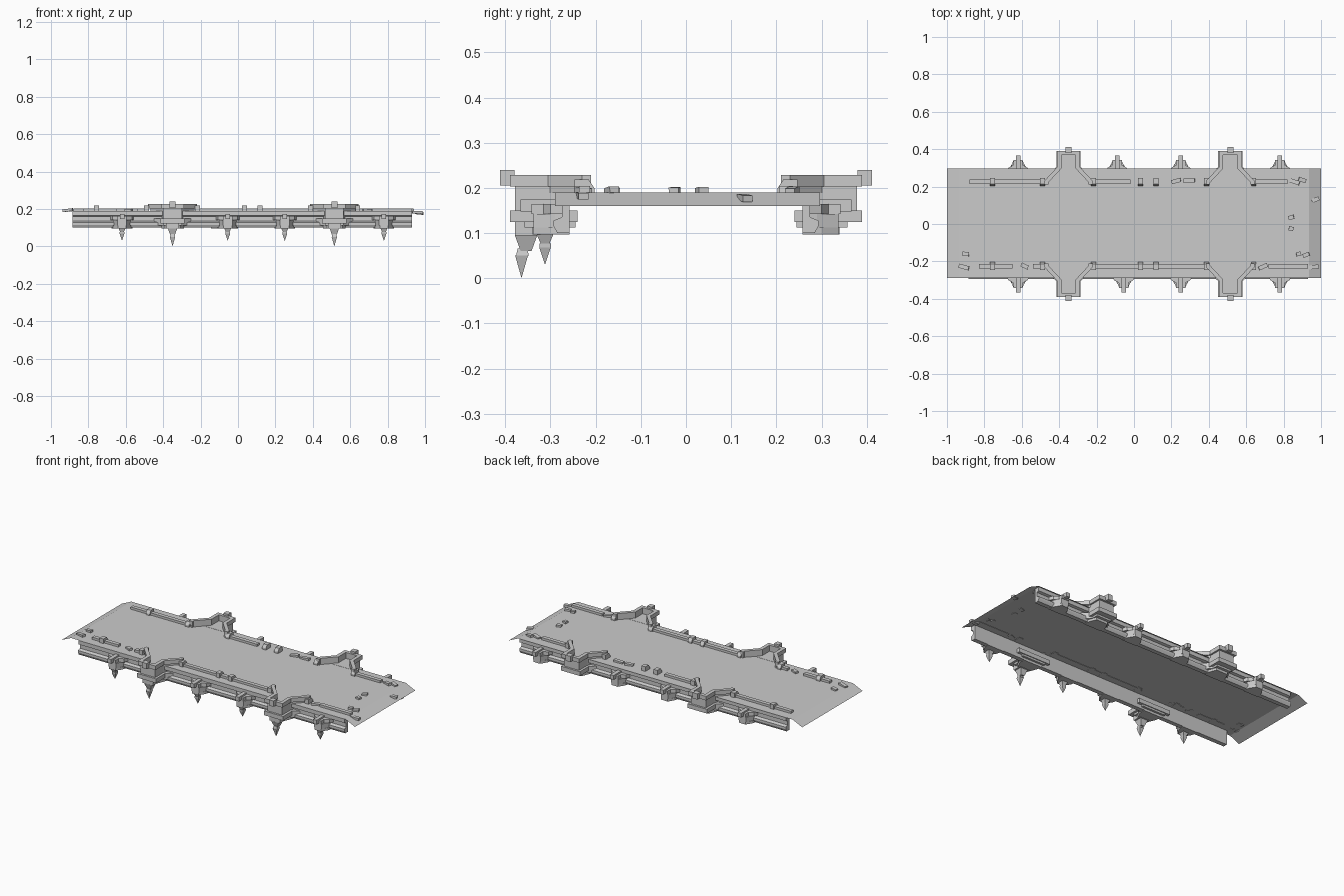
import bpy, bmesh, math, random
from mathutils import Matrix, Vector

cube = bpy.data.objects.get("Cube")
if cube:
    bpy.data.objects.remove(cube, do_unlink=True)

stone = bpy.data.materials.new("pale_stone")
stone.use_nodes = True
COLOUR = (0.6, 0.6, 0.6, 1)
stone.diffuse_color = COLOUR
stone.node_tree.nodes["Principled BSDF"].inputs["Base Color"].default_value = COLOUR


def finish(name, bm):
    bmesh.ops.recalc_face_normals(bm, faces=bm.faces)
    mesh = bpy.data.meshes.new(name)
    bm.to_mesh(mesh)
    bm.free()
    mesh.materials.append(stone)
    obj = bpy.data.objects.new(name, mesh)
    bpy.context.collection.objects.link(obj)
    return obj


def prism(bm, points, offset):
    """Extrude a closed outline by an offset vector."""
    face = bm.faces.new([bm.verts.new(p) for p in points])
    new = bmesh.ops.extrude_face_region(bm, geom=[face], use_keep_orig=True)["geom"]
    bmesh.ops.translate(bm, vec=offset, verts=[v for v in new if isinstance(v, bmesh.types.BMVert)])


def plan(bm, half, cx, side, z0, z1):
    """Extrude a plan outline given as its +x half, mirrored about cx."""
    outline = half + [(-x, y) for x, y in reversed(half)]
    prism(bm, [(cx + x, side * y, z0) for x, y in outline], (0, 0, z1 - z0))


def box(bm, x0, x1, y0, y1, z0, z1):
    prism(bm, [(x0, y0, z0), (x1, y0, z0), (x1, y1, z0), (x0, y1, z0)], (0, 0, z1 - z0))


def cone(bm, x, y, z0, r0, z1, r1):
    mat = Matrix.Translation((x, y, (z0 + z1) / 2)) @ Matrix.Rotation(math.pi / 4, 4, "Z")
    bmesh.ops.create_cone(bm, cap_ends=True, segments=4, radius1=r0, radius2=r1,
                          depth=z1 - z0, matrix=mat)


BAYS = (-0.35, 0.515)

# Deck: a thin sheet with a sloping lip at each end
bm = bmesh.new()
rows = [[bm.verts.new((x, y, z)) for y in (-0.29, 0.297)]
        for x, z in ((-1, 0.16), (-0.935, 0.19), (0.935, 0.19), (1, 0.16))]
for a, b in zip(rows, rows[1:]):
    bm.faces.new((a[0], b[0], b[1], a[1]))
finish("deck", bm)

for side, label in ((-1, "front"), (1, "back")):
    # Side beam with a recessed web and a stepped lower flange
    bm = bmesh.new()
    profile = [(0.258, 0.189), (0.29, 0.189), (0.29, 0.165), (0.275, 0.16), (0.275, 0.135),
               (0.293, 0.128), (0.293, 0.115), (0.285, 0.1), (0.258, 0.1)]
    prism(bm, [(-0.885, side * y, z) for y, z in profile], (1.815, 0, 0))
    finish(label + "_beam", bm)

    # Low kerb rails, broken in places
    bm = bmesh.new()
    spans = [(-0.88, -0.48), (-0.22, -0.02), (0.38, 0.4), (0.63, 0.82)]
    if side < 0:
        spans = [(-0.83, -0.65), (-0.54, -0.48), (-0.22, 0.4), (0.72, 0.93)]
    for x0, x1 in spans:
        box(bm, x0, x1, side * 0.213, side * 0.237, 0.188, 0.204)
    finish(label + "_kerb_rail", bm)

    # Short posts on the rail
    bm = bmesh.new()
    for x in (-0.757, -0.49, -0.217, 0.035, 0.117, 0.387, 0.64):
        prism(bm, [(x - 0.013, side * y, z) for y, z in
                   ((0.203, 0.188), (0.203, 0.2), (0.215, 0.218), (0.247, 0.218), (0.247, 0.188))],
              (0.026, 0, 0))
    finish(label + "_rail_posts", bm)

    for number, cx in enumerate(BAYS, 1):
        tag = f"{label}_bay_{number}"
        outer = [(0.13, 0.21), (0.13, 0.23), (0.06, 0.305), (0.06, 0.39)]
        inner = [(0.108, 0.21), (0.108, 0.222), (0.038, 0.297), (0.038, 0.368)]
        wall = [(0.118, 0.21), (0.118, 0.226), (0.05, 0.301), (0.05, 0.378)]

        # Parapet: coping over a thinner wall, both open to the deck
        bm = bmesh.new()
        for edge, z0, z1 in ((outer, 0.203, 0.228), (wall, 0.189, 0.203)):
            loop = (edge + [(-x, y) for x, y in reversed(edge)]
                    + [(-x, y) for x, y in inner] + inner[::-1])
            prism(bm, [(cx + x, side * y, z0) for x, y in loop], (0, 0, z1 - z0))
        finish(tag + "_parapet", bm)

        # Projecting floor, ledge and stepped corbel
        bm = bmesh.new()
        plan(bm, [(0.06, 0.265), (0.05, 0.301), (0.05, 0.378)], cx, side, 0.148, 0.191)
        plan(bm, [(0.11, 0.24), (0.11, 0.265), (0.065, 0.305), (0.065, 0.39)], cx, side, 0.124, 0.15)
        plan(bm, [(0.08, 0.245), (0.08, 0.29), (0.05, 0.32), (0.05, 0.357)], cx, side, 0.112, 0.124)
        plan(bm, [(0.06, 0.258), (0.06, 0.29), (0.04, 0.34)], cx, side, 0.097, 0.112)
        finish(tag + "_corbel", bm)

        # Keystone block at the head of the bay
        bm = bmesh.new()
        box(bm, cx - 0.016, cx + 0.016, side * 0.38, side * 0.412, 0.205, 0.24)
        finish(tag + "_keystone", bm)

        # Hanging pendant, front only
        if side < 0:
            bm = bmesh.new()
            box(bm, cx - 0.035, cx + 0.035, -0.378, -0.325, 0.095, 0.13)
            cone(bm, cx, -0.354, 0.06, 0.017, 0.095, 0.035)
            cone(bm, cx, -0.362, 0.05, 0.02, 0.066, 0.015)
            cone(bm, cx, -0.364, 0.0, 0.0, 0.05, 0.02)
            finish(tag + "_pendant", bm)

    # Small brackets between the bays
    second = -0.055 if side < 0 else -0.09
    for number, cx in enumerate((-0.62, second, 0.25, 0.78), 1):
        bm = bmesh.new()
        plan(bm, [(0.068, 0.262), (0.052, 0.3), (0.025, 0.315), (0.025, 0.342)], cx, side, 0.142, 0.164)
        plan(bm, [(0.05, 0.262), (0.045, 0.29), (0.025, 0.338)], cx, side, 0.112, 0.142)
        plan(bm, [(0.055, 0.258), (0.045, 0.3), (0.022, 0.338)], cx, side, 0.097, 0.112)
        box(bm, cx - 0.012, cx + 0.012, side * 0.29, side * 0.366, 0.148, 0.174)
        if side < 0:
            cone(bm, cx, -0.312, 0.077, 0.014, 0.097, 0.026)
            cone(bm, cx, -0.312, 0.068, 0.018, 0.077, 0.018)
            cone(bm, cx, -0.312, 0.03, 0.0, 0.068, 0.018)
        finish(f"{label}_bracket_{number}", bm)

# Loose broken stones along the rails and the ends: x, y, length
random.seed(4)
bm = bmesh.new()
stones = [(-0.91, -0.23, 0.055), (-0.9, -0.16, 0.035), (-0.585, -0.225, 0.04), (0.69, -0.228, 0.05),
          (0.225, 0.23, 0.05), (0.295, 0.232, 0.06), (0.86, 0.225, 0.05), (0.9, 0.235, 0.04),
          (0.97, 0.13, 0.04), (0.84, 0.035, 0.03), (0.84, -0.025, 0.025), (0.88, -0.16, 0.025),
          (0.92, -0.165, 0.035), (0.96, -0.23, 0.055)]
for x, y, length in stones:
    lift = 0.194 - max(0, abs(x) - 0.935) * 0.46
    turn = Matrix.Rotation(random.uniform(-0.5, 0.5), 4, "Z") @ Matrix.Rotation(random.uniform(-0.15, 0.15), 4, "Y")
    size = Matrix.Diagonal((length, 0.022, 0.014, 1))
    bmesh.ops.create_cube(bm, size=1, matrix=Matrix.Translation(Vector((x, y, lift))) @ turn @ size)
finish("loose_stones", bm)
